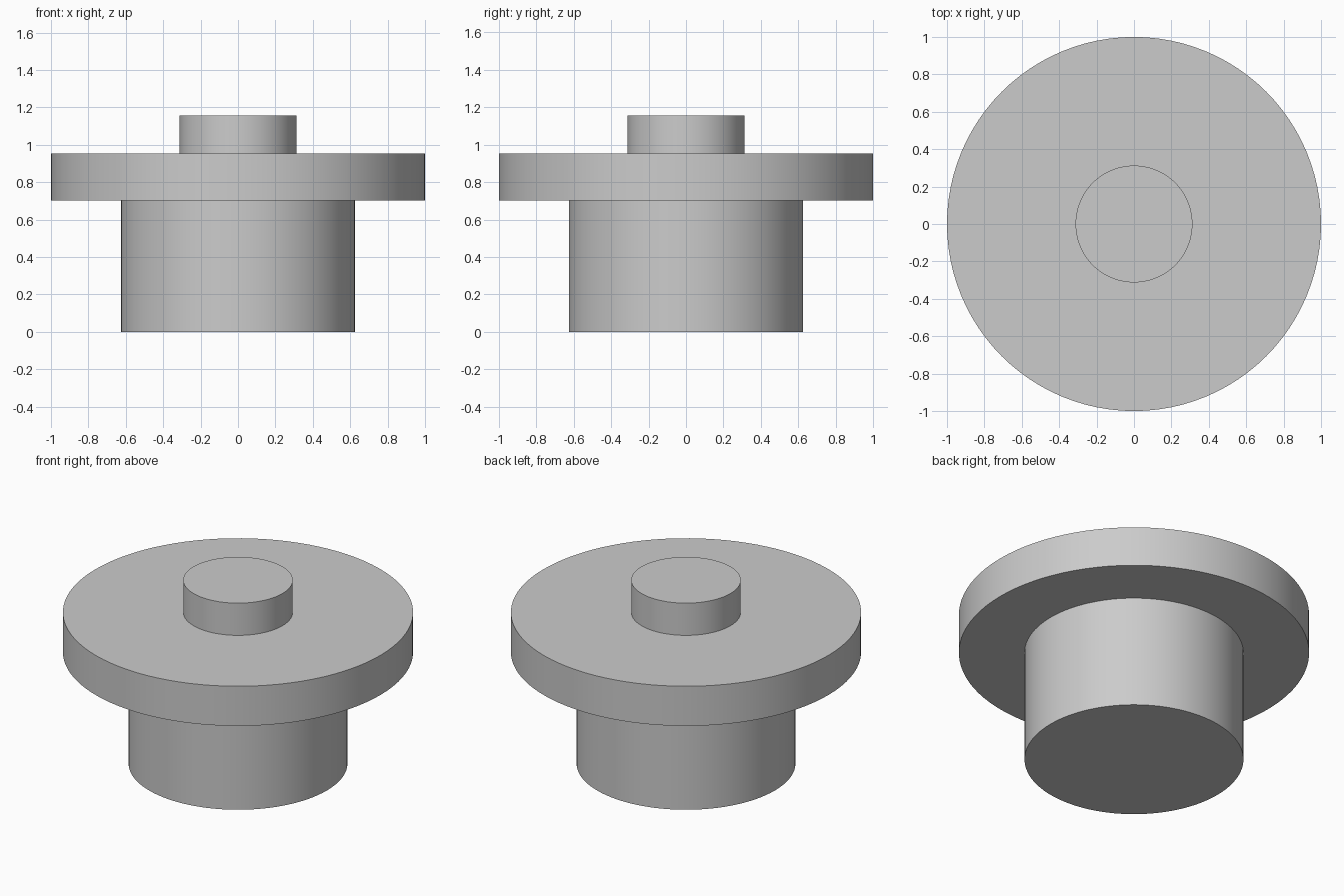
import bpy
import math

cube = bpy.data.objects.get("Cube")
if cube:
    bpy.data.objects.remove(cube, do_unlink=True)

# Single plain grey
grey = bpy.data.materials.new("plain_grey")
grey.use_nodes = True
colour = (0.6, 0.6, 0.6, 1)
grey.diffuse_color = colour
grey.node_tree.nodes["Principled BSDF"].inputs["Base Color"].default_value = colour


def add_disc(name, radius, bottom, top):
    """Upright cylinder between two heights, smooth sides and crisp rims."""
    bpy.ops.mesh.primitive_cylinder_add(
        vertices=96, radius=radius, depth=top - bottom,
        location=(0, 0, (bottom + top) / 2))
    part = bpy.context.object
    part.name = part.data.name = name
    part.data.materials.append(grey)
    bpy.ops.object.shade_smooth_by_angle(angle=math.radians(30))


# Stacked coaxial parts, bottom to top
add_disc("lower_plug", 0.625, 0, 0.703)
add_disc("wide_flange", 1, 0.703, 0.953)
add_disc("top_boss", 0.3125, 0.953, 1.156)
